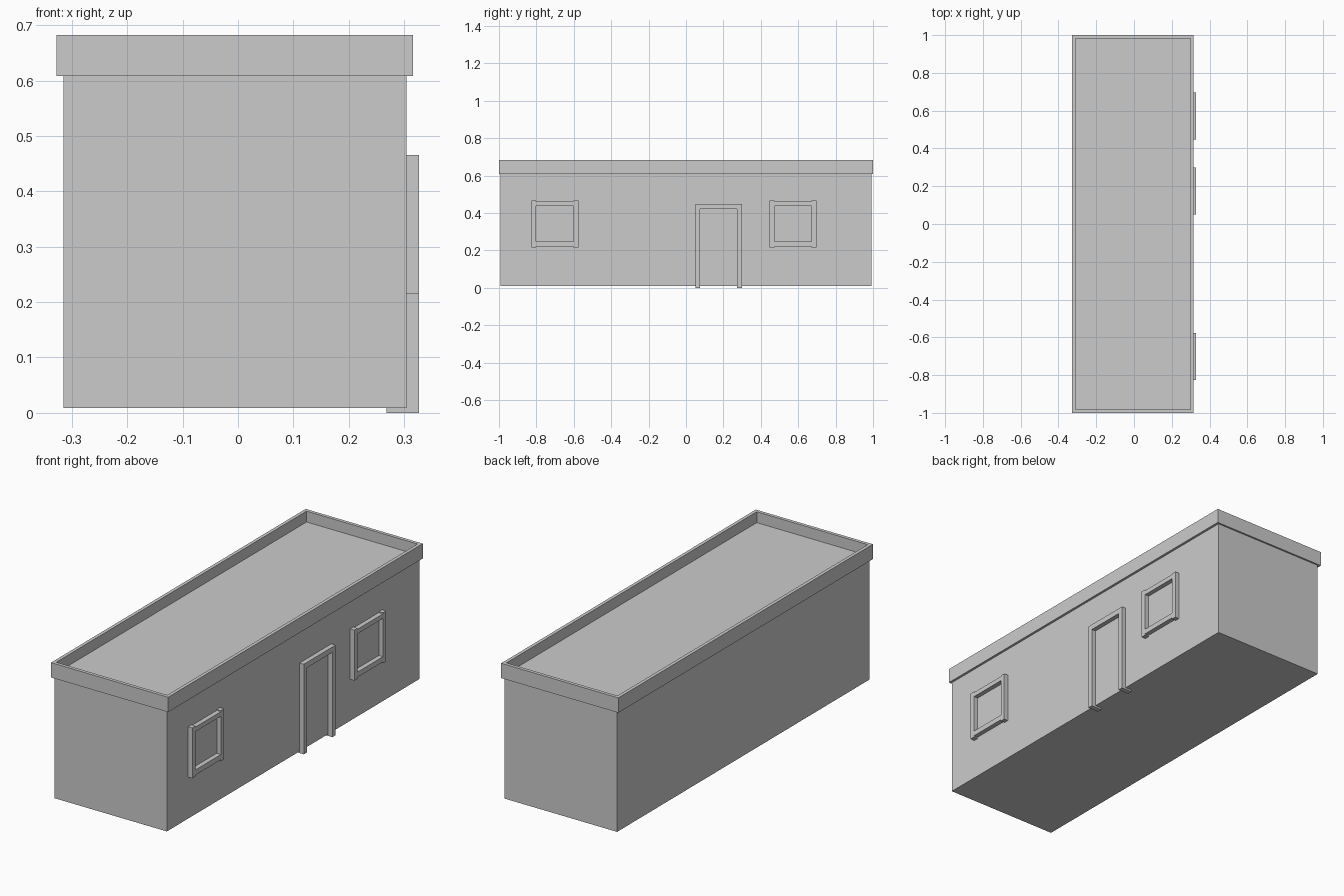
import bpy
import bmesh

if "Cube" in bpy.data.objects:
    bpy.data.objects.remove(bpy.data.objects["Cube"])


def make(name, boxes):
    """One object from (x0, x1, y0, y1, z0, z1) boxes."""
    bm = bmesh.new()
    for x0, x1, y0, y1, z0, z1 in boxes:
        for v in bmesh.ops.create_cube(bm, size=1)["verts"]:
            v.co.x = x1 if v.co.x > 0 else x0
            v.co.y = y1 if v.co.y > 0 else y0
            v.co.z = z1 if v.co.z > 0 else z0
    me = bpy.data.meshes.new(name)
    bm.to_mesh(me)
    bm.free()
    ob = bpy.data.objects.new(name, me)
    bpy.context.collection.objects.link(ob)
    return ob


def inset_top(ob, width, depth):
    """Sink the top face, leaving a mitred rim."""
    bm = bmesh.new()
    bm.from_mesh(ob.data)
    bm.normal_update()
    top = max(bm.faces, key=lambda f: f.calc_center_median().z)
    bmesh.ops.inset_region(bm, faces=[top], thickness=width)
    low = bmesh.ops.extrude_discrete_faces(bm, faces=[top])["faces"][0]
    bmesh.ops.translate(bm, verts=low.verts, vec=(0, 0, -depth))
    bm.to_mesh(ob.data)
    bm.free()


IN, OUT = 0.268, 0.327   # trim depth through the front wall

# Building block
make("walls", [(-0.315, 0.304, -0.993, 0.991, 0.009, 0.61)])

# Overhanging roof slab with sunken deck
roof = make("roof_parapet", [(-0.328, 0.316, -1.0, 1.0, 0.608, 0.682)])
inset_top(roof, 0.024, 0.054)

# Window frames: uprights slightly taller than the rails
for name, y in (("window_frame_left", -0.701), ("window_frame_right", 0.572)):
    o, i = 0.125, 0.1
    make(name, [
        (IN, OUT, y - o, y - i, 0.215, 0.466),
        (IN, OUT, y + i, y + o, 0.215, 0.466),
        (IN, OUT, y - i, y + i, 0.438, 0.461),
        (IN, OUT, y - i, y + i, 0.222, 0.248),
    ])

# Door frame: two jambs and a lintel
make("door_frame", [
    (IN, OUT, 0.05, 0.076, 0.0, 0.448),
    (IN, OUT, 0.274, 0.30, 0.0, 0.448),
    (IN, OUT, 0.076, 0.274, 0.421, 0.448),
])
